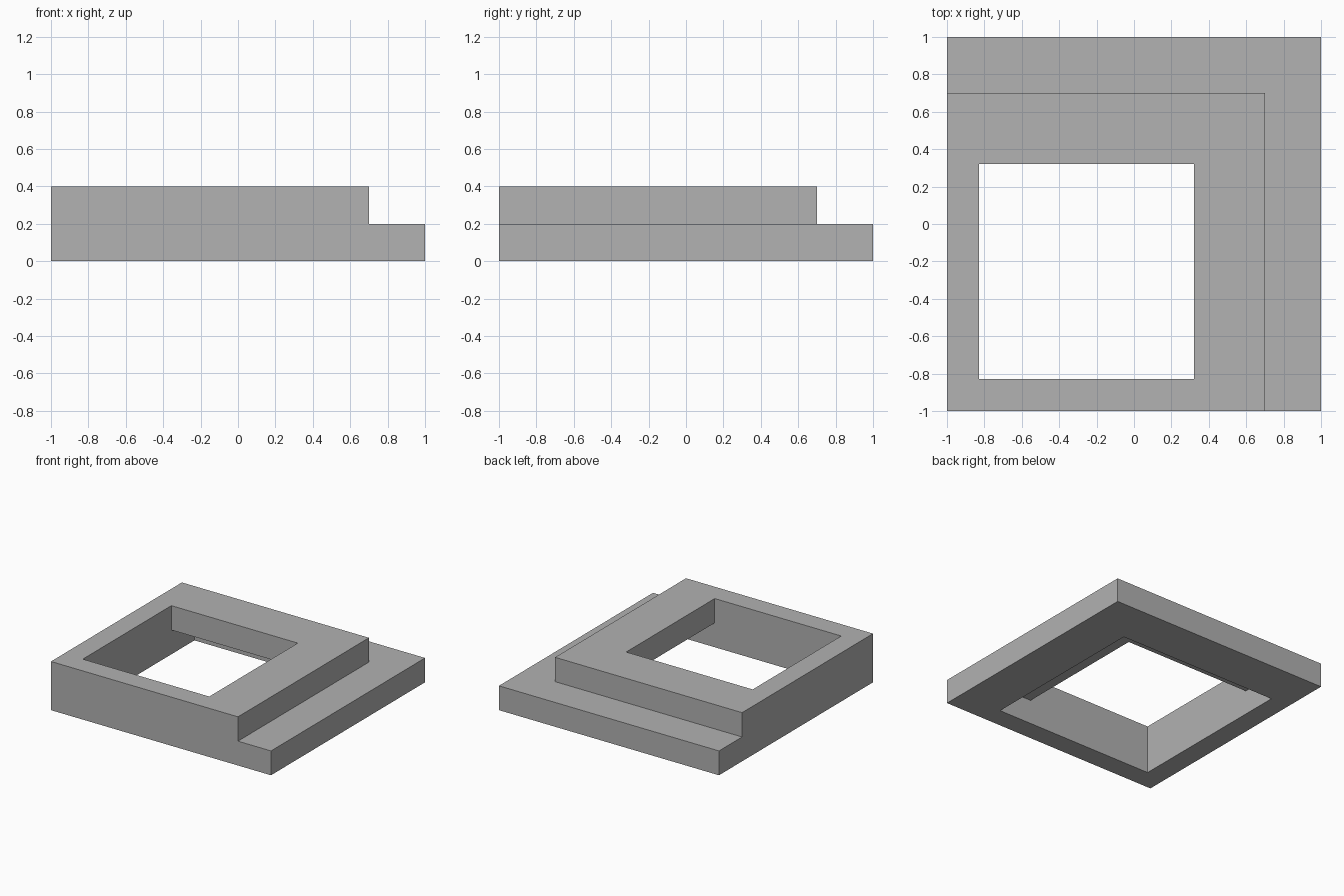
import bpy
import bmesh
import math
from mathutils import Matrix, Vector

default = bpy.data.objects.get("Cube")
if default:
    bpy.data.objects.remove(default, do_unlink=True)

grey = bpy.data.materials.new("plain grey")
grey.use_nodes = True
GREY = (0.445, 0.445, 0.445, 1.0)
grey.diffuse_color = GREY
grey.node_tree.nodes["Principled BSDF"].inputs["Base Color"].default_value = GREY


def square_block(name, low, high, bottom, top):
    """Block with the same extent along x and y."""
    size, mid = high - low, (low + high) / 2
    bm = bmesh.new()
    bmesh.ops.create_cube(
        bm, size=1,
        matrix=Matrix.Translation((mid, mid, (bottom + top) / 2))
        @ Matrix.Diagonal((size, size, top - bottom, 1)))
    mesh = bpy.data.meshes.new(name)
    bm.to_mesh(mesh)
    bm.free()
    mesh.materials.append(grey)
    obj = bpy.data.objects.new(name, mesh)
    bpy.context.collection.objects.link(obj)
    return obj


def combine(target, tool, operation):
    """Apply a boolean to the target and discard the tool."""
    tool.hide_render = True
    mod = target.modifiers.new(operation.lower(), 'BOOLEAN')
    mod.operation, mod.solver, mod.object = operation, 'EXACT', tool
    bpy.context.view_layer.objects.active = target
    bpy.ops.object.modifier_apply(modifier=mod.name)
    bpy.data.objects.remove(tool, do_unlink=True)


# Wide lower tier and narrower upper tier sharing the front left corner
frame = square_block("stepped_frame", -1, 1, 0, 0.2)
combine(frame, square_block("upper_tier", -1, 0.7, 0, 0.4), 'UNION')

# Square opening, widened underneath so the upper tier overhangs it
combine(frame, square_block("opening", -0.83, 0.32, -0.1, 0.5), 'DIFFERENCE')
combine(frame, square_block("lower_opening", -0.83, 0.62, -0.1, 0.2), 'DIFFERENCE')

# Merge the coplanar faces left by the cuts
bm = bmesh.new()
bm.from_mesh(frame.data)
bmesh.ops.remove_doubles(bm, verts=bm.verts, dist=0.0001)
bmesh.ops.dissolve_limit(bm, angle_limit=math.radians(1), verts=bm.verts, edges=bm.edges)
bmesh.ops.recalc_face_normals(bm, faces=bm.faces)
bm.to_mesh(frame.data)
bm.free()
